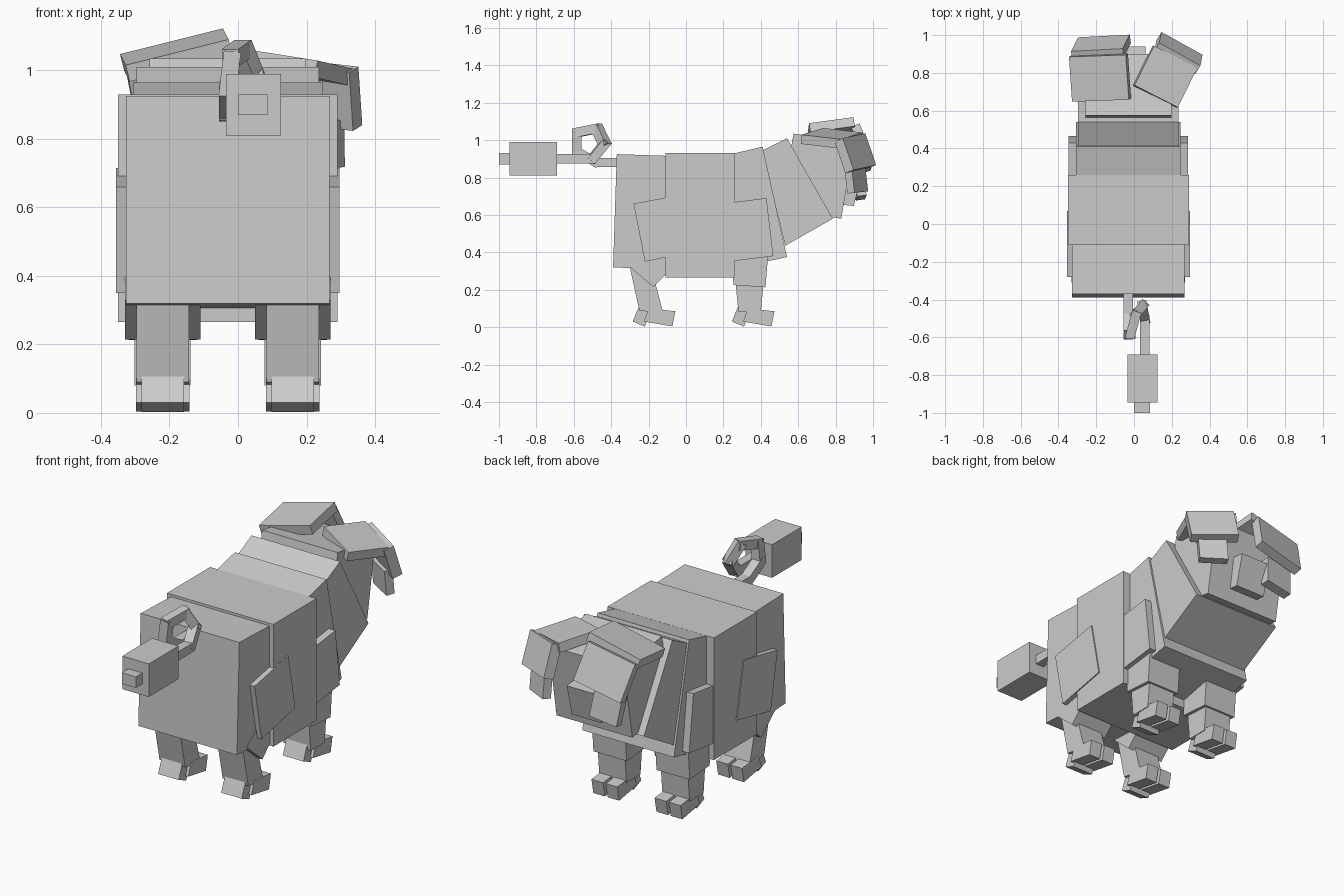
import bpy, bmesh
from math import radians
from mathutils import Vector, Euler, Matrix

cube = bpy.data.objects.get("Cube")
if cube:
    bpy.data.objects.remove(cube)

CX = -0.03  # the body's middle plane

grey = bpy.data.materials.new("plain_grey")
grey.use_nodes = True
colour = (0.6, 0.6, 0.6, 1)
grey.diffuse_color = colour
grey.node_tree.nodes["Principled BSDF"].inputs["Base Color"].default_value = colour


def add_object(name, bm):
    bmesh.ops.recalc_face_normals(bm, faces=bm.faces)
    mesh = bpy.data.meshes.new(name)
    bm.to_mesh(mesh)
    bm.free()
    mesh.materials.append(grey)
    obj = bpy.data.objects.new(name, mesh)
    bpy.context.collection.objects.link(obj)
    return obj


def slab(name, profile, half, x=CX):
    """Side profile of (y, z) points, extruded across x."""
    bm = bmesh.new()
    face = bm.faces.new([bm.verts.new((x - half, y, z)) for y, z in profile])
    out = bmesh.ops.extrude_face_region(bm, geom=[face])
    moved = [v for v in out["geom"] if isinstance(v, bmesh.types.BMVert)]
    bmesh.ops.translate(bm, verts=moved, vec=(2 * half, 0, 0))
    return add_object(name, bm)


def block(name, centre, size, pitch=0, roll=0, yaw=0):
    turn = Euler((radians(pitch), radians(roll), radians(yaw))).to_matrix().to_4x4()
    bm = bmesh.new()
    bmesh.ops.create_cube(bm, size=1, matrix=Matrix.Translation(centre) @ turn @ Matrix.Diagonal((*size, 1)))
    return add_object(name, bm)


def bar(name, start, end, width):
    """Square bar between two points."""
    a, b = Vector(start), Vector(end)
    turn = (b - a).to_track_quat('Y', 'Z').to_matrix().to_4x4()
    size = Matrix.Diagonal((width, (b - a).length + width * 0.6, width, 1))
    bm = bmesh.new()
    bmesh.ops.create_cube(bm, size=1, matrix=Matrix.Translation((a + b) / 2) @ turn @ size)
    return add_object(name, bm)


# Body
slab("rump", [(-.37, .925), (-.08, .915), (-.08, .305), (-.39, .32)], .297)
slab("belly", [(-.11, .93), (.26, .93), (.26, .265), (-.11, .265)], .32)
slab("chest", [(.22, .92), (.41, .965), (.54, .375), (.22, .305)], .276)
slab("neck", [(.41, .945), (.54, 1.01), (.785, .58), (.53, .435)], .266)
slab("head", [(.575, 1.035), (.9, .985), (.83, .58), (.505, .63)], .228)
slab("snout", [(.85, .83), (.94, .82), (.897, .648), (.83, .655)], .09)

# Legs, shoulder plates and haunch plates
for side, label in ((1, "left"), (-1, "right")):
    x = CX + side * .19
    plate_x = CX + side * .29
    slab(f"haunch_plate_{label}", [(-.28, .66), (.01, .715), (.07, .41), (-.22, .35)], .036, plate_x)
    slab(f"shoulder_plate_{label}", [(.15, .655), (.43, .69), (.467, .38), (.19, .345)], .026, plate_x)
    slab(f"hind_thigh_{label}", [(-.31, .33), (-.175, .215), (-.08, .31), (-.2, .42)], .11, x)
    slab(f"hind_shank_{label}", [(-.30, .32), (-.25, .09), (-.12, .07), (-.165, .24)], .077, x)
    slab(f"front_upper_leg_{label}", [(.25, .4), (.253, .225), (.425, .213), (.44, .4)], .1, x)
    slab(f"front_lower_leg_{label}", [(.265, .24), (.28, .08), (.4, .08), (.415, .24)], .082, x)
    for leg, y in (("hind", -.285), ("front", .245)):
        slab(f"{leg}_heel_{label}", [(y, .03), (y + .035, .115), (y + .1, .09), (y + .065, .003)], .062, x)
        for toe, shift in (("outer", .043), ("inner", -.043)):
            slab(f"{leg}_{toe}_toe_{label}",
                 [(y + .06, .03), (y + .085, .1), (y + .228, .085), (y + .212, .004)],
                 .035, x + side * shift)

# Ears folded forward over the face, each in three pieces
block("right_ear_base", (-.18, .775, 1.045), (.31, .24, .05), 8, -14, 2)
block("right_ear_fold", (-.175, .935, .955), (.28, .05, .21), 20, -12, 3)
block("right_ear_tip", (-.18, .925, .77), (.16, .05, .16), 8, -8, 3)
block("left_ear_base", (.165, .78, 1.01), (.26, .235, .05), -6, 8, -27)
block("left_ear_fold", (.235, .905, .93), (.25, .055, .18), 18, 6, -29)
block("left_ear_tip", (.235, .91, .79), (.15, .045, .14), 6, 3, -29)

# Curly tail with a tuft
path = [(-.03, -.36, .88), (-.03, -.48, .88), (-.03, -.585, .94), (-.018, -.585, 1.04),
        (.012, -.475, 1.062), (.045, -.435, .98), (.057, -.5, .9), (.057, -.7, .9)]
for i, (a, b) in enumerate(zip(path, path[1:])):
    bar(f"tail_segment_{i + 1}", a, b, .05)
block("tail_tuft", (.045, -.8175, .9), (.16, .255, .18))
block("tail_tip", (.043, -.97, .9), (.085, .06, .06))
